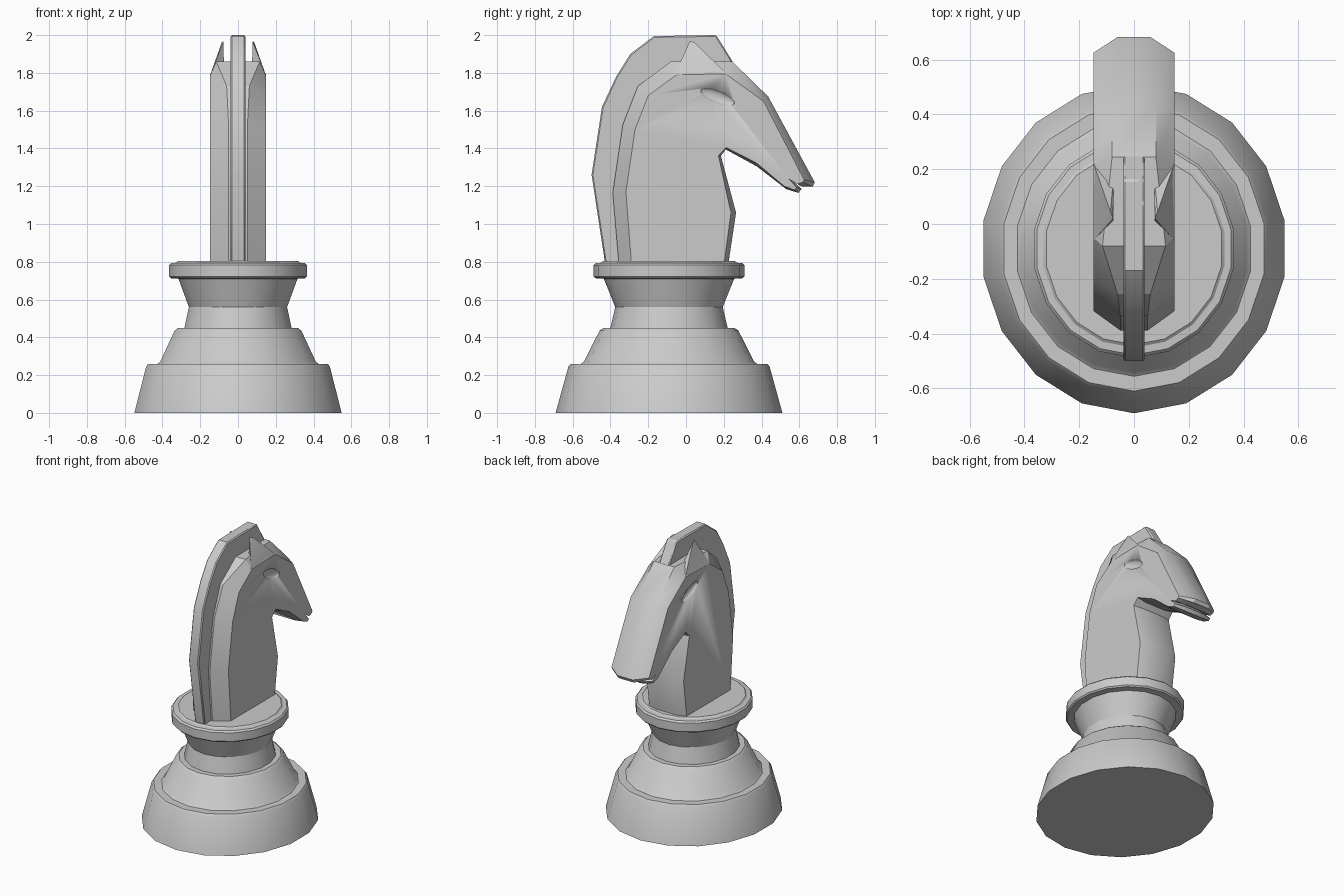
import bpy, bmesh, math
from mathutils import Vector, Matrix

if "Cube" in bpy.data.objects:
    bpy.data.objects.remove(bpy.data.objects["Cube"])


def finish(name, bm, angle=30):
    bmesh.ops.recalc_face_normals(bm, faces=bm.faces[:])
    me = bpy.data.meshes.new(name)
    bm.to_mesh(me)
    bm.free()
    ob = bpy.data.objects.new(name, me)
    bpy.context.collection.objects.link(ob)
    bpy.ops.object.select_all(action='DESELECT')
    ob.select_set(True)
    bpy.context.view_layer.objects.active = ob
    bpy.ops.object.shade_smooth_by_angle(angle=math.radians(angle))
    return ob


def skin(bm, rings):
    """Bridge equal closed loops in order and cap both ends."""
    loops = [[bm.verts.new(p) for p in r] for r in rings]
    n = len(loops[0])
    for a, b in zip(loops, loops[1:]):
        for i in range(n):
            j = (i + 1) % n
            bm.faces.new((a[i], a[j], b[j], b[i]))
    bm.faces.new(loops[0])
    bm.faces.new(loops[-1])


# Turned pedestal: 18 sides, slightly longer in y
SIDES, STRETCH, CY = 18, 1.078, -0.09
profile = [(.557, 0), (.494, .245), (.482, .26), (.432, .26), (.418, .272),
           (.341, .435), (.322, .45), (.288, .45), (.264, .56), (.32, .71),
           (.362, .713), (.37, .722), (.37, .782), (.36, .793),
           (.335, .795), (.325, .803)]
bm = bmesh.new()
skin(bm, [[(r * math.sin(k * math.tau / SIDES),
            CY - STRETCH * r * math.cos(k * math.tau / SIDES), z)
           for k in range(SIDES)] for r, z in profile])
finish("pedestal", bm)

# Head and neck: rim (y, z, half width), then inset side outline (y, z)
outline = [
    (-.355, .78, .05, -.288, .78), (-.388, 1.165, .05, -.318, 1.17),
    (-.335, 1.525, .05, -.27, 1.50), (-.255, 1.73, .06, -.20, 1.68),
    (-.08, 1.86, .115, -.05, 1.79), (.245, 1.86, .08, .21, 1.795),
    (.435, 1.675, .08, .41, 1.65), (.682, 1.22, .06, .625, 1.235),
    (.67, 1.197, .06, .62, 1.222), (.61, 1.2, .08, .59, 1.212),
    (.555, 1.24, .08, .545, 1.238), (.612, 1.185, .07, .585, 1.195),
    (.595, 1.165, .08, .575, 1.18), (.53, 1.185, .08, .52, 1.2),
    (.375, 1.305, .08, .37, 1.325), (.21, 1.395, .08, .212, 1.405),
    (.185, 1.36, .08, .172, 1.362), (.265, 1.06, .08, .238, 1.06),
    (.223, .78, .08, .2, .78)]
W = .147
bm = bmesh.new()
skin(bm, [[(-W, p[3], p[4]) for p in outline],
          [(-p[2], p[0], p[1]) for p in outline],
          [(p[2], p[0], p[1]) for p in outline],
          [(W, p[3], p[4]) for p in outline]])
head = finish("head_and_neck", bm)

# Shallow almond eye sockets
for side, label in ((1, "left"), (-1, "right")):
    bm = bmesh.new()
    bmesh.ops.create_uvsphere(bm, u_segments=20, v_segments=10, radius=1)
    bm.transform(Matrix.Translation((side * W, .167, 1.673))
                 @ Matrix.Rotation(math.radians(-22), 4, 'X')
                 @ Matrix.Diagonal((.02, .096, .033, 1)))
    cutter = finish("eye_cutter_" + label, bm)
    cutter.hide_render = True
    cutter.hide_set(True)
    mod = head.modifiers.new("eye_" + label, 'BOOLEAN')
    mod.operation = 'DIFFERENCE'
    mod.solver = 'EXACT'
    mod.object = cutter

# Mane: thin crest along the back and top
mane = [(-.428, .79), (-.5, 1.26), (-.445, 1.62), (-.37, 1.78), (-.295, 1.9),
        (-.17, 1.995), (.16, 2.0), (.25, 1.855), (.2, 1.79), (-.05, 1.74),
        (-.2, 1.5), (-.24, .79)]
bm = bmesh.new()
skin(bm, [[(x, y, z) for y, z in mane] for x in (-.039, .039)])
ob = finish("mane", bm)
bev = ob.modifiers.new("soft_edges", 'BEVEL')
bev.width = .007
bev.segments = 1
bev.angle_limit = math.radians(40)

# Pointed ears
ear = [(.076, .02, 1.968), (.086, .045, 1.962), (.147, -.06, 1.79),
       (.147, .22, 1.79), (.075, .01, 1.82), (.075, .165, 1.82),
       (.115, .005, 1.858)]
for side, label in ((1, "left"), (-1, "right")):
    bm = bmesh.new()
    vs = [bm.verts.new((side * x, y, z)) for x, y, z in ear]
    bmesh.ops.convex_hull(bm, input=vs)
    finish("ear_" + label, bm, 20)
